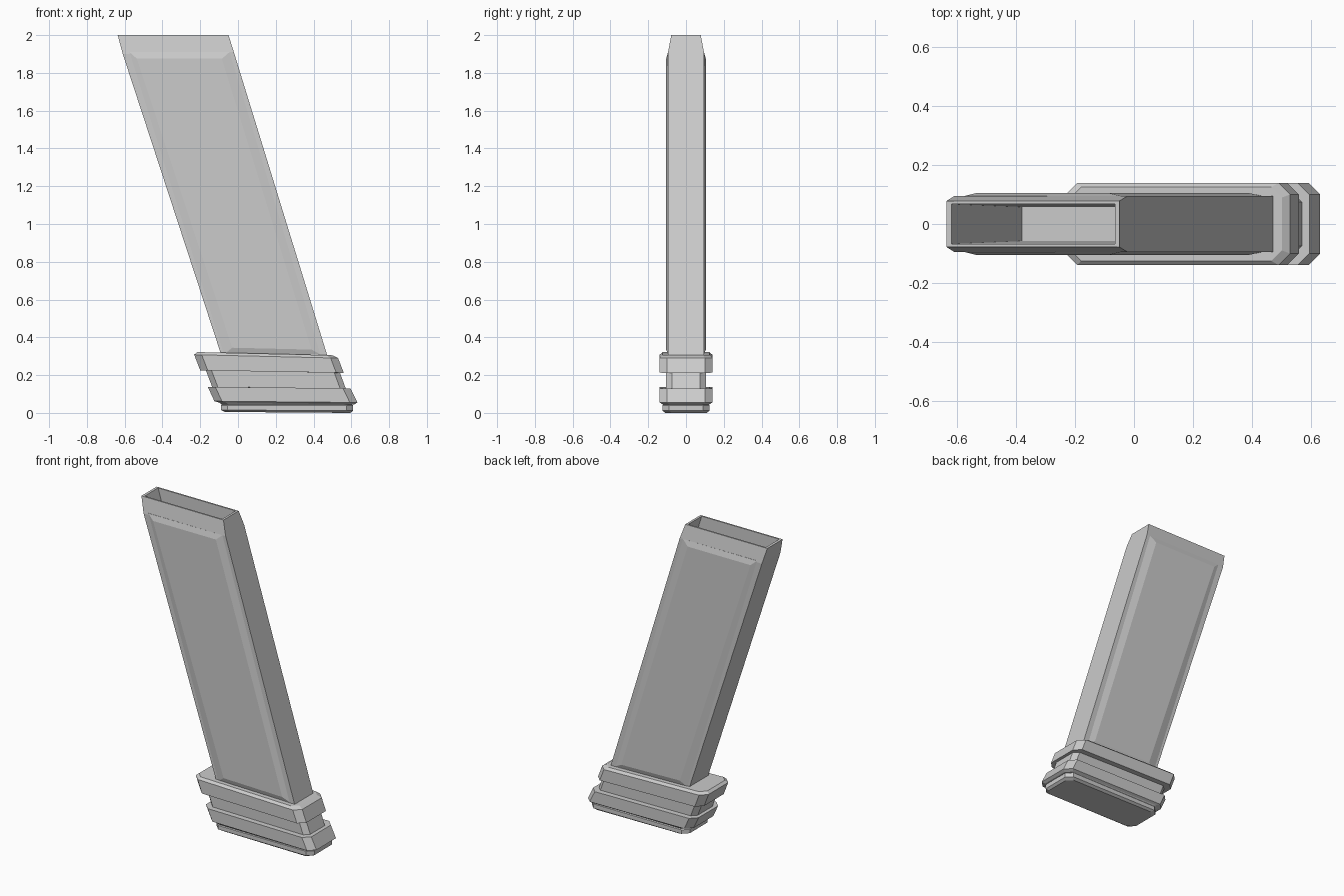
import bpy, bmesh

cube = bpy.data.objects.get("Cube")
if cube:
    bpy.data.objects.remove(cube)

grey = bpy.data.materials.new("matte_grey")
grey.use_nodes = True
grey.diffuse_color = (0.6, 0.6, 0.6, 1)
grey.node_tree.nodes["Principled BSDF"].inputs["Base Color"].default_value = (0.6, 0.6, 0.6, 1)


def section(zl, zr, x0, x1, y, c=0):
    """Closed outline, optionally with cut corners, tilted from zl (left end) to zr."""
    if c:
        pts = [(x0 + c, -y), (x1 - c, -y), (x1, c - y), (x1, y - c),
               (x1 - c, y), (x0 + c, y), (x0, y - c), (x0, c - y)]
    else:
        pts = [(x0, -y), (x1, -y), (x1, y), (x0, y)]
    return [(px, py, zl + (zr - zl) * (px - x0) / (x1 - x0)) for px, py in pts]


def loft(name, rings):
    """Skin a stack of outlines and cap both ends."""
    bm = bmesh.new()
    loops = [[bm.verts.new(p) for p in ring] for ring in rings]
    for a, b in zip(loops, loops[1:]):
        for i in range(len(a)):
            j = (i + 1) % len(a)
            bm.faces.new((a[i], a[j], b[j], b[i]))
    bm.faces.new(loops[0][::-1])
    bm.faces.new(loops[-1])
    bmesh.ops.recalc_face_normals(bm, faces=bm.faces)
    mesh = bpy.data.meshes.new(name)
    bm.to_mesh(mesh)
    bm.free()
    mesh.materials.append(grey)
    obj = bpy.data.objects.new(name, mesh)
    bpy.context.collection.objects.link(obj)
    return obj


# Slanted hollow tube with a narrowed mouth
loft("tube_body", [
    section(0.28, 0.28, -0.08, 0.48, 0.095),
    section(1.90, 1.91, -0.61, -0.022, 0.095),
    section(2.00, 2.00, -0.637, -0.05, 0.078),
    section(2.00, 2.00, -0.62, -0.065, 0.068),
    section(1.22, 1.22, -0.38, 0.175, 0.058),
])

# Raised bevelled panel on each broad side
outer = [(-0.075, 0.31), (0.435, 0.31), (-0.045, 1.91), (-0.575, 1.91)]
inner = [(-0.03, 0.345), (0.39, 0.335), (-0.085, 1.875), (-0.535, 1.875)]
for name, side in (("front_panel", -1), ("back_panel", 1)):
    loft(name, [[(x, side * 0.09, z) for x, z in outer],
                [(x, side * 0.095, z) for x, z in outer],
                [(x, side * 0.105, z) for x, z in inner]])

# Stepped base: foot, lower lip, groove, upper collar
loft("stepped_base", [
    section(0.005, 0.0, -0.07, 0.595, 0.11, 0.035),
    section(0.015, 0.012, -0.09, 0.61, 0.125, 0.035),
    section(0.04, 0.04, -0.09, 0.61, 0.125, 0.035),
    section(0.045, 0.045, -0.085, 0.6, 0.12, 0.035),
    section(0.055, 0.045, -0.1, 0.615, 0.125, 0.035),
    section(0.062, 0.055, -0.125, 0.632, 0.14, 0.04),
    section(0.138, 0.13, -0.16, 0.595, 0.14, 0.04),
    section(0.138, 0.13, -0.137, 0.57, 0.105, 0.03),
    section(0.225, 0.212, -0.17, 0.54, 0.105, 0.03),
    section(0.225, 0.212, -0.2, 0.56, 0.14, 0.04),
    section(0.308, 0.29, -0.232, 0.53, 0.14, 0.04),
    section(0.322, 0.305, -0.215, 0.502, 0.125, 0.035),
])
